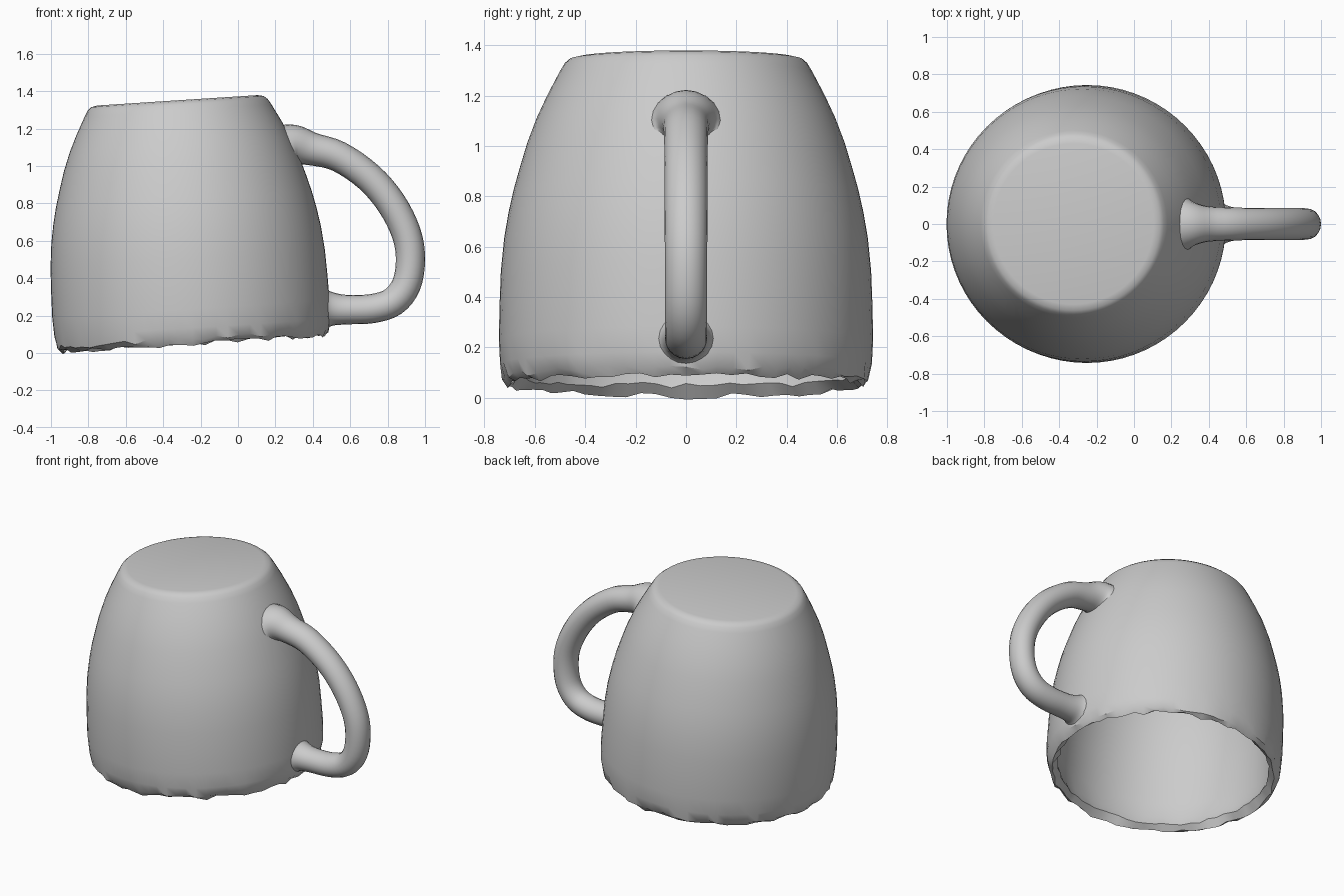
import bpy, bmesh, math, random
from mathutils import Vector, Matrix
from mathutils.geometry import interpolate_bezier

if "Cube" in bpy.data.objects:
    bpy.data.objects.remove(bpy.data.objects["Cube"])

random.seed(4)
SEG = 72
TILT = math.radians(3.7)

clay = bpy.data.materials.new("plain grey")
clay.diffuse_color = (0.6, 0.6, 0.6, 1)
clay.use_nodes = True
clay.node_tree.nodes["Principled BSDF"].inputs["Base Color"].default_value = clay.diffuse_color


def finish(name, bm, angle):
    bmesh.ops.recalc_face_normals(bm, faces=bm.faces)
    mesh = bpy.data.meshes.new(name)
    bm.to_mesh(mesh)
    bm.free()
    mesh.materials.append(clay)
    ob = bpy.data.objects.new(name, mesh)
    bpy.context.collection.objects.link(ob)
    bpy.ops.object.select_all(action='DESELECT')
    ob.select_set(True)
    bpy.context.view_layer.objects.active = ob
    bpy.ops.object.shade_smooth_by_angle(angle=math.radians(angle))
    return ob


def bridge(bm, a, b):
    n = len(a)
    for i in range(n):
        bm.faces.new((a[i], a[(i + 1) % n], b[(i + 1) % n], b[i]))


# Upturned cup: outer wall from rim to base, then the inner wall (radius, height)
outer = [(0.725, 0.02), (0.738, 0.08), (0.743, 0.18), (0.74, 0.32), (0.735, 0.45),
         (0.722, 0.58), (0.705, 0.68), (0.685, 0.77), (0.66, 0.86), (0.63, 0.96),
         (0.592, 1.06), (0.55, 1.15), (0.50, 1.245), (0.482, 1.275),
         (0.462, 1.292), (0.43, 1.299)]
inner = [(0.665, 0.035), (0.685, 0.09), (0.69, 0.2), (0.683, 0.45), (0.655, 0.68),
         (0.61, 0.86), (0.54, 1.06), (0.46, 1.2), (0.40, 1.235)]
rim = [(0.70, -0.005)]
profile = outer[::-1] + rim + inner
rim_start = len(outer) - 1

bm = bmesh.new()
rings = []
for k, (r, z) in enumerate(profile):
    ragged = 0.013 if rim_start <= k <= rim_start + 2 else 0
    ring = []
    for i in range(SEG):
        a = 2 * math.pi * i / SEG
        rr = r + random.uniform(-ragged, ragged) * 0.6
        zz = z + random.uniform(-ragged, ragged)
        ring.append(bm.verts.new((rr * math.cos(a), rr * math.sin(a), zz)))
    rings.append(ring)
for a, b in zip(rings, rings[1:]):
    bridge(bm, a, b)
bm.faces.new(rings[0])
bm.faces.new(rings[-1])
bm.transform(Matrix.Translation((-0.24, 0, 0.055)) @ Matrix.Rotation(-TILT, 4, 'Y'))
finish("cup_body", bm, 35)

# Handle: smooth sweep along (x, z, radius), flared where it meets the wall
path = [(0.252, 1.075, 0.15), (0.285, 1.10, 0.13), (0.325, 1.107, 0.107),
        (0.40, 1.09, 0.088), (0.54, 1.05, 0.082), (0.70, 0.94, 0.08),
        (0.82, 0.80, 0.08), (0.90, 0.64, 0.079), (0.922, 0.50, 0.078),
        (0.90, 0.365, 0.078), (0.83, 0.275, 0.078), (0.72, 0.238, 0.078),
        (0.58, 0.232, 0.079), (0.505, 0.235, 0.09), (0.462, 0.235, 0.115),
        (0.42, 0.235, 0.14)]
pts = [Vector(p) for p in path]
samples = []
for p0, p1, p2, p3 in zip(pts, pts[1:], pts[2:], pts[3:]):
    samples += interpolate_bezier(p1, p1 + (p2 - p0) / 6, p2 - (p3 - p1) / 6, p2, 5)[:-1]
samples.append(pts[-2])

bm = bmesh.new()
rings = []
SIDES = 20
for i, s in enumerate(samples):
    t = samples[min(i + 1, len(samples) - 1)] - samples[max(i - 1, 0)]
    if i == 0:
        t = pts[2] - pts[0]
    n = Vector((-t.y, t.x)).normalized()
    ring = []
    for j in range(SIDES):
        a = 2 * math.pi * j / SIDES
        c = s.z * math.cos(a)
        ring.append(bm.verts.new((s.x + n.x * c, 1.07 * s.z * math.sin(a), s.y + n.y * c)))
    rings.append(ring)
for a, b in zip(rings, rings[1:]):
    bridge(bm, a, b)
bm.faces.new(rings[0])
bm.faces.new(rings[-1])
finish("handle", bm, 40)
